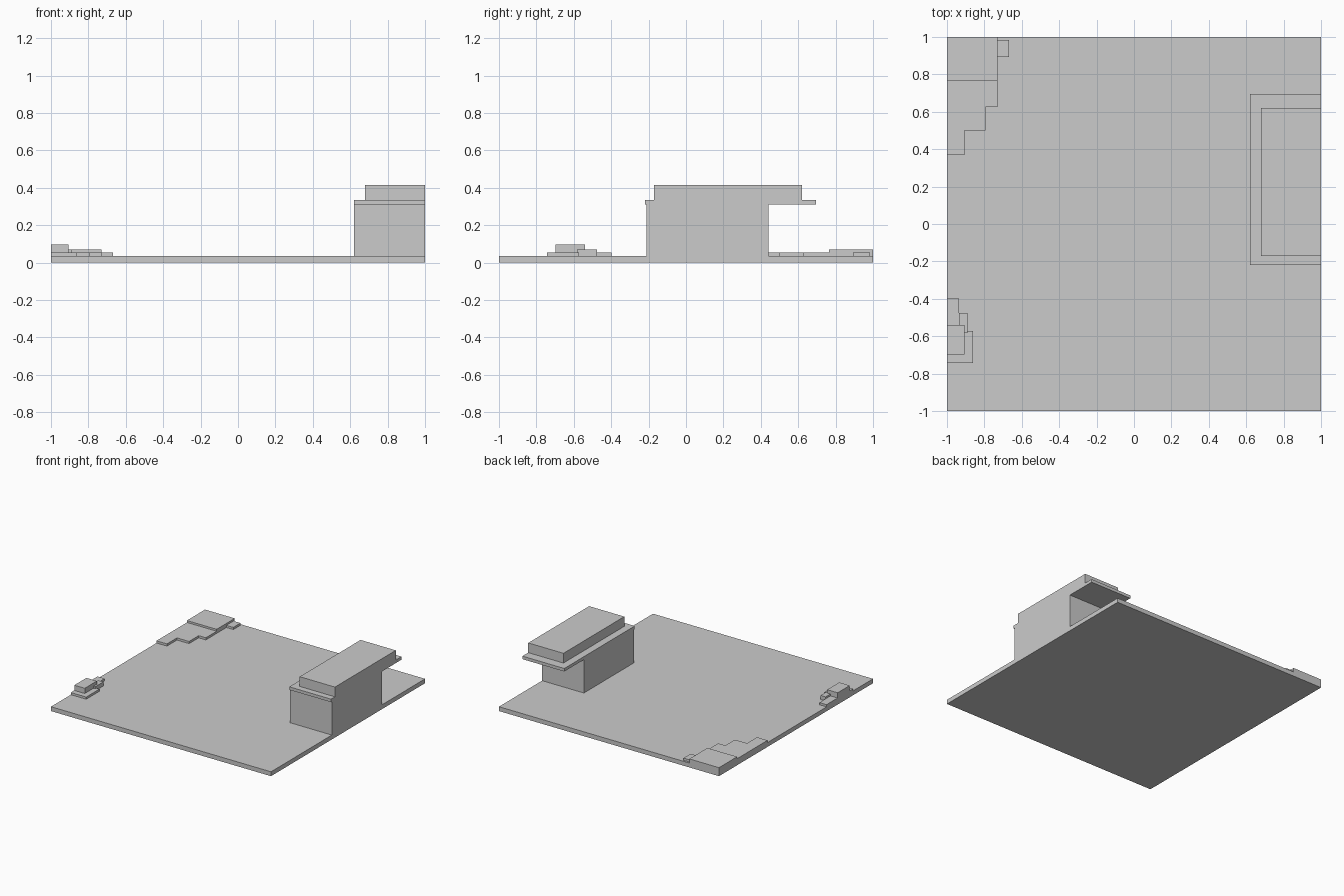
import bpy, bmesh

if "Cube" in bpy.data.objects:
    bpy.data.objects.remove(bpy.data.objects["Cube"])


def prism(name, outline, z0, z1):
    """Extrude a flat outline (counter-clockwise x, y points) from z0 to z1."""
    bm = bmesh.new()
    face = bm.faces.new([bm.verts.new((x, y, z0)) for x, y in outline])
    ext = bmesh.ops.extrude_face_region(bm, geom=[face], use_keep_orig=True)
    top = [v for v in ext["geom"] if isinstance(v, bmesh.types.BMVert)]
    bmesh.ops.translate(bm, verts=top, vec=(0, 0, z1 - z0))
    bmesh.ops.recalc_face_normals(bm, faces=bm.faces)
    mesh = bpy.data.meshes.new(name)
    bm.to_mesh(mesh)
    bm.free()
    obj = bpy.data.objects.new(name, mesh)
    bpy.context.collection.objects.link(obj)
    return obj


def box(name, x0, x1, y0, y1, z0, z1):
    return prism(name, [(x0, y0), (x1, y0), (x1, y1), (x0, y1)], z0, z1)


FLOOR = 0.036   # top of the ground slab
LOW = 0.054     # top of the low stepped plates

# Ground
box("ground_slab", -1, 1, -1, 1, 0, FLOOR)

# Building with overhanging roof on the right edge
box("building_body", 0.62, 1, -0.21, 0.44, FLOOR, 0.31)
box("roof_overhang", 0.62, 1, -0.22, 0.695, 0.31, 0.335)
box("roof_top", 0.68, 1, -0.17, 0.62, 0.335, 0.415)

# Stepped terrace in the back left corner
prism("back_terrace_low", [
    (-1, 0.37), (-0.905, 0.37), (-0.905, 0.50), (-0.795, 0.50),
    (-0.795, 0.625), (-0.73, 0.625), (-0.73, 1), (-1, 1)], FLOOR, LOW)
box("back_terrace_high", -1, -0.73, 0.765, 1, LOW, 0.07)
box("back_terrace_stone", -0.73, -0.667, 0.892, 0.985, FLOOR, LOW)

# Small rock pile near the front left
prism("front_rock_low", [
    (-1, -0.742), (-0.86, -0.742), (-0.86, -0.572), (-0.935, -0.572),
    (-0.935, -0.397), (-1, -0.397)], FLOOR, LOW)
box("front_rock_middle", -0.935, -0.89, -0.583, -0.477, FLOOR, 0.07)
box("front_rock_high", -1, -0.905, -0.697, -0.54, FLOOR, 0.097)
